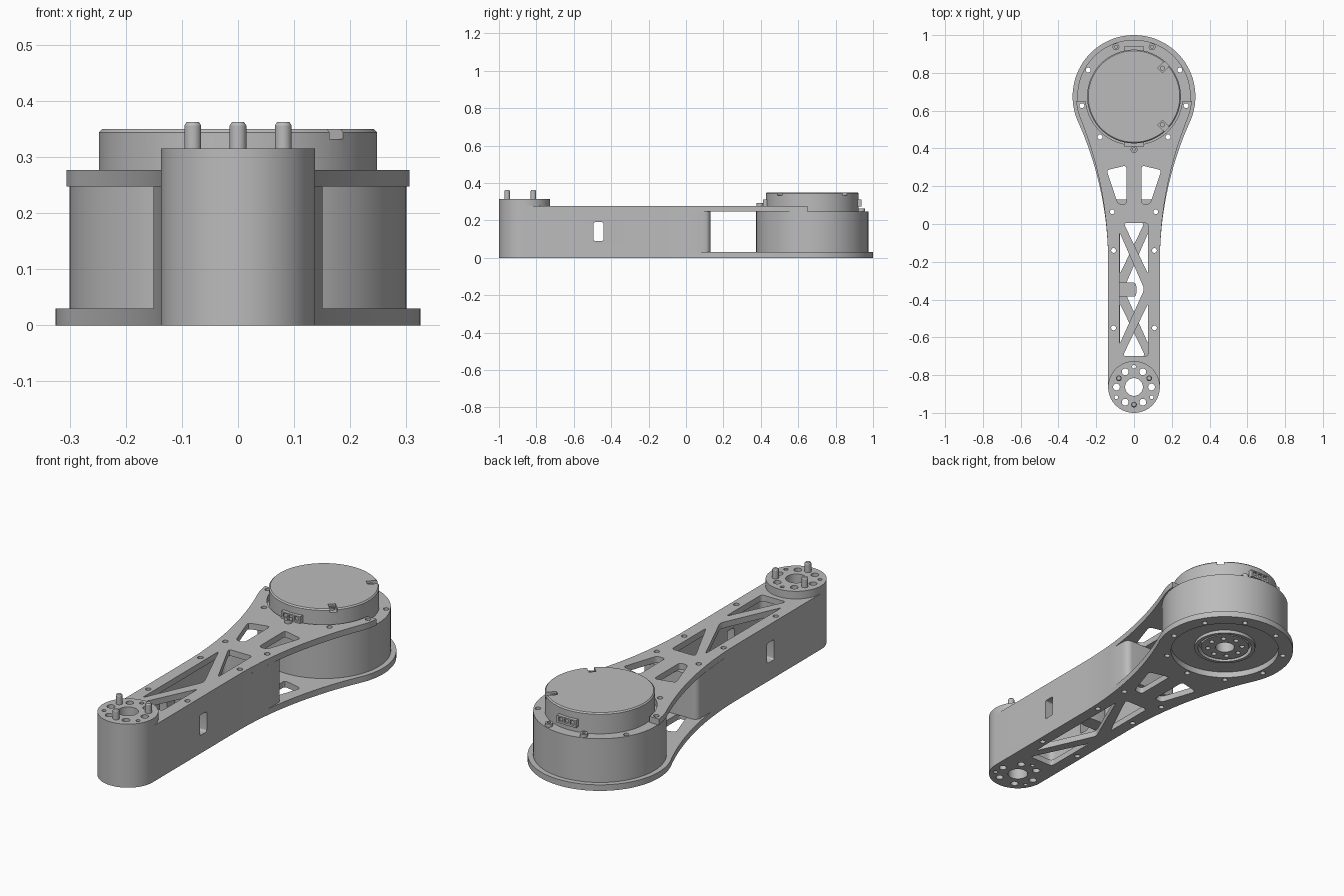
import bpy, bmesh
from math import sin, cos, pi, atan2, radians, sqrt
from mathutils import Vector, Matrix

if "Cube" in bpy.data.objects:
    bpy.data.objects.remove(bpy.data.objects["Cube"])

GREY = (0.5, 0.5, 0.5, 1)
metal = bpy.data.materials.new("satin grey metal")
metal.use_nodes = True
metal.diffuse_color = GREY
metal.node_tree.nodes["Principled BSDF"].inputs["Base Color"].default_value = GREY

MOTOR_Y, HUB_Y, ARM_R = 0.675, -0.863, 0.137
FLARE_Y = -0.2


# ---- helpers ----
def finish(name, bm):
    bmesh.ops.recalc_face_normals(bm, faces=bm.faces)
    mesh = bpy.data.meshes.new(name)
    bm.to_mesh(mesh)
    bm.free()
    mesh.materials.append(metal)
    obj = bpy.data.objects.new(name, mesh)
    bpy.context.collection.objects.link(obj)
    return obj


def add_prism(bm, outline, z0, z1):
    face = bm.faces.new([bm.verts.new((x, y, z0)) for x, y in outline])
    ext = bmesh.ops.extrude_face_region(bm, geom=[face])
    verts = [g for g in ext["geom"] if isinstance(g, bmesh.types.BMVert)]
    bmesh.ops.translate(bm, verts=verts, vec=(0, 0, z1 - z0))


def prisms(name, outlines, z0, z1):
    bm = bmesh.new()
    for outline in outlines:
        add_prism(bm, outline, z0, z1)
    return finish(name, bm)


def box(name, size, centre, turn=0):
    bm = bmesh.new()
    bmesh.ops.create_cube(bm, size=1)
    bm.transform(Matrix.Translation(centre) @ Matrix.Rotation(turn, 4, "Z")
                 @ Matrix.Diagonal((*size, 1)))
    return finish(name, bm)


def lathe(name, profile, y, steps=96):
    bm = bmesh.new()
    vs = [bm.verts.new((r, 0, z)) for r, z in profile]
    es = [bm.edges.new(pair) for pair in zip(vs, vs[1:])]
    bmesh.ops.spin(bm, geom=vs + es, cent=(0, 0, 0), axis=(0, 0, 1),
                   angle=2 * pi, steps=steps)
    bmesh.ops.remove_doubles(bm, verts=bm.verts, dist=1e-5)
    bmesh.ops.translate(bm, verts=bm.verts, vec=(0, y, 0))
    return finish(name, bm)


def cut(obj, *cutters):
    for cutter in cutters:
        mod = obj.modifiers.new("cut", "BOOLEAN")
        mod.operation, mod.solver, mod.object = "DIFFERENCE", "EXACT", cutter
        dg = bpy.context.evaluated_depsgraph_get()
        mesh = bpy.data.meshes.new_from_object(obj.evaluated_get(dg))
        obj.modifiers.clear()
        obj.data = mesh
        bpy.data.objects.remove(cutter)


def circle(x, y, r, n=20):
    return [(x + r * cos(2 * pi * i / n), y + r * sin(2 * pi * i / n)) for i in range(n)]


def polar(r, deg, y):
    return r * cos(radians(deg)), y + r * sin(radians(deg))


def mirrored(poly):
    return [(-x, y) for x, y in reversed(poly)]


def rounded(poly, r=0.018):
    pts = []
    for i, p in enumerate(poly):
        p, a, b = Vector(p), Vector(poly[i - 1]), Vector(poly[(i + 1) % len(poly)])
        a, b = p + (a - p).normalized() * r, p + (b - p).normalized() * r
        for t in (0, 0.25, 0.5, 0.75, 1):
            pts.append(tuple(a * (1 - t) ** 2 + p * 2 * t * (1 - t) + b * t * t))
    return pts


def arm_outline(big_r, limit=2, max_x=1, corner=0):
    """Round nose, straight arm, concave flare running tangent into the motor circle."""
    d = MOTOR_Y - FLARE_Y
    R = (ARM_R ** 2 + d * d - big_r ** 2) / (2 * (big_r - ARM_R))
    a = atan2(d, ARM_R + R)
    half = [polar(ARM_R, -90 + 90 * i / 24, HUB_Y) for i in range(25)]
    half += [(ARM_R + R - R * cos(a * i / 24), FLARE_Y + R * sin(a * i / 24)) for i in range(25)]
    half += [(big_r * cos(t), MOTOR_Y + big_r * sin(t))
             for t in (-a + (pi / 2 + a) * i / 48 for i in range(1, 49))]
    half = [(min(x, max_x), y) for x, y in half if y <= limit - corner]
    if corner:
        half += [(max_x - corner + corner * cos(t), limit - corner + corner * sin(t))
                 for t in (pi / 12 * i for i in range(1, 7))]
    elif limit < 1:
        half.append((sqrt(big_r ** 2 - (limit - MOTOR_Y) ** 2), limit))
    left = [(-x, y) for x, y in reversed(half) if x > 1e-4]
    return half + left


# ---- shared hole patterns ----
arm_holes = [circle(s * x, y, 0.013) for s in (1, -1)
             for x, y in ((0.115, 0.065), (0.108, -0.14), (0.108, -0.55))]
rim_holes = [circle(*polar(0.28, -90 + 40 * i, MOTOR_Y), 0.013) for i in range(9)]
hub_holes = [circle(0, HUB_Y, 0.047, 40)]
hub_holes += [circle(*polar(0.093, 60 * i, HUB_Y), 0.018) for i in range(6)]
hub_holes += [circle(*polar(0.108, 90 + 120 * i, HUB_Y), 0.010) for i in range(3)]
side_window = rounded([(0.04, 0.105), (0.085, 0.105), (0.145, 0.285), (0.04, 0.31)])
neck = [side_window, mirrored(side_window)]
truss = [rounded(t) for t in (
    [(-0.055, 0.005), (0.075, 0.005), (0.075, -0.265)],
    [(-0.078, -0.04), (0.055, -0.345), (-0.078, -0.64)],
    [(0.075, -0.42), (0.075, -0.7), (-0.06, -0.7)])]

# ---- lower and upper arm plates ----
bottom_plate = prisms("bottom_plate", [arm_outline(0.325)], 0, 0.03)
cut(bottom_plate, prisms("c", arm_holes + rim_holes + hub_holes + neck
                         + [mirrored(t) for t in truss]
                         + [circle(0, MOTOR_Y, 0.257, 96)], -0.1, 0.1))

top_plate = prisms("top_plate", [arm_outline(0.307, 0.65)], 0.247, 0.277)
cut(top_plate, prisms("c", arm_holes + rim_holes + hub_holes + neck + truss
                      + [circle(0, MOTOR_Y, 0.257, 96)], 0.2, 0.3))

# ---- hollow arm body between the plates ----
arm_body = prisms("arm_body", [arm_outline(0.325, 0.13, 0.151, 0.03)], 0.03, 0.247)
pocket = rounded([(-0.082, -0.71), (0.082, -0.71), (0.082, 0.015), (-0.082, 0.015)], 0.03)
slot = prisms("c", [rounded([(-0.05, -0.0275), (0.05, -0.0275),
                             (0.05, 0.0275), (-0.05, 0.0275)], 0.01)], -0.3, 0.3)
slot.data.transform(Matrix.Translation((0, -0.468, 0.14)) @ Matrix.Rotation(pi / 2, 4, "Y"))
cut(arm_body, prisms("c", arm_holes + hub_holes + [pocket], 0, 0.3), slot)
cable_tab = prisms("cable_tab", [rounded([(-0.09, -0.385), (0.012, -0.385),
                                          (0.012, -0.31), (-0.09, -0.31)])], 0.06, 0.2)

# ---- pivot hub with three pins ----
hub = prisms("pivot_hub", [circle(0, HUB_Y, ARM_R, 96)], 0.277, 0.315)
cut(hub, prisms("c", hub_holes, 0.2, 0.4))
for i in range(3):
    x, y = polar(0.093, 30 + 120 * i, HUB_Y)
    pin = lathe(f"hub_pin_{i + 1}", [(0, 0.27), (0.015, 0.27), (0.015, 0.356),
                                     (0.011, 0.362), (0, 0.362)], y, 24)
    pin.location.x = x

# ---- motor: housing with output bearing underneath ----
housing = lathe("motor_housing", [
    (0, 0.12), (0.045, 0.12), (0.045, 0.018), (0.115, 0.018), (0.115, 0.045),
    (0.128, 0.045), (0.128, 0.014), (0.145, 0.014), (0.145, 0.03),
    (0.3, 0.03), (0.3, 0.247), (0, 0.247)], MOTOR_Y)
cut(housing, prisms("c", rim_holes, 0, 0.3),
    prisms("c", [circle(*polar(0.082, 45 * i, MOTOR_Y), 0.012) for i in range(8)], 0, 0.06))

# ---- motor cap with four screw notches ----
cap = lathe("motor_cap", [(0, 0.24), (0.248, 0.24), (0.248, 0.344),
                          (0.242, 0.35), (0, 0.35)], MOTOR_Y)
for i in range(4):
    deg = 45 + 90 * i
    x, y = polar(0.235, deg, MOTOR_Y)
    cut(cap, box("c", (0.08, 0.034, 0.04), (x, y, 0.352), radians(deg)))
    x, y = polar(0.212, deg, MOTOR_Y)
    screw = lathe(f"cap_screw_{i + 1}", [(0, 0.325), (0.013, 0.325), (0.013, 0.342),
                                         (0.007, 0.342), (0.007, 0.336), (0, 0.336)], y, 20)
    screw.location.x = x

# ---- rim screws and cable sockets ----
for i, (deg, z) in enumerate(((-90, 0.277), (70, 0.247), (110, 0.247))):
    x, y = polar(0.28, deg, MOTOR_Y)
    screw = lathe(f"rim_screw_{i + 1}", [(0, z - 0.01), (0.018, z - 0.01), (0.018, z + 0.016),
                                         (0.008, z + 0.016), (0.008, z + 0.008),
                                         (0, z + 0.008)], y, 24)
    screw.location.x = x
for name, side in (("front_socket", -1), ("back_socket", 1)):
    y = MOTOR_Y + side * 0.249
    socket = box(name, (0.105, 0.03, 0.036), (0, y, 0.293))
    for k in (-1, 0, 1):
        cut(socket, box("c", (0.022, 0.02, 0.02), (k * 0.031, y + side * 0.015, 0.295)))

# ---- smooth round walls, keep edges sharp ----
bpy.ops.object.select_all(action="DESELECT")
for obj in bpy.context.scene.objects:
    if obj.type == "MESH" and metal.name in obj.data.materials:
        obj.select_set(True)
        bpy.context.view_layer.objects.active = obj
bpy.ops.object.shade_smooth_by_angle(angle=radians(30))
